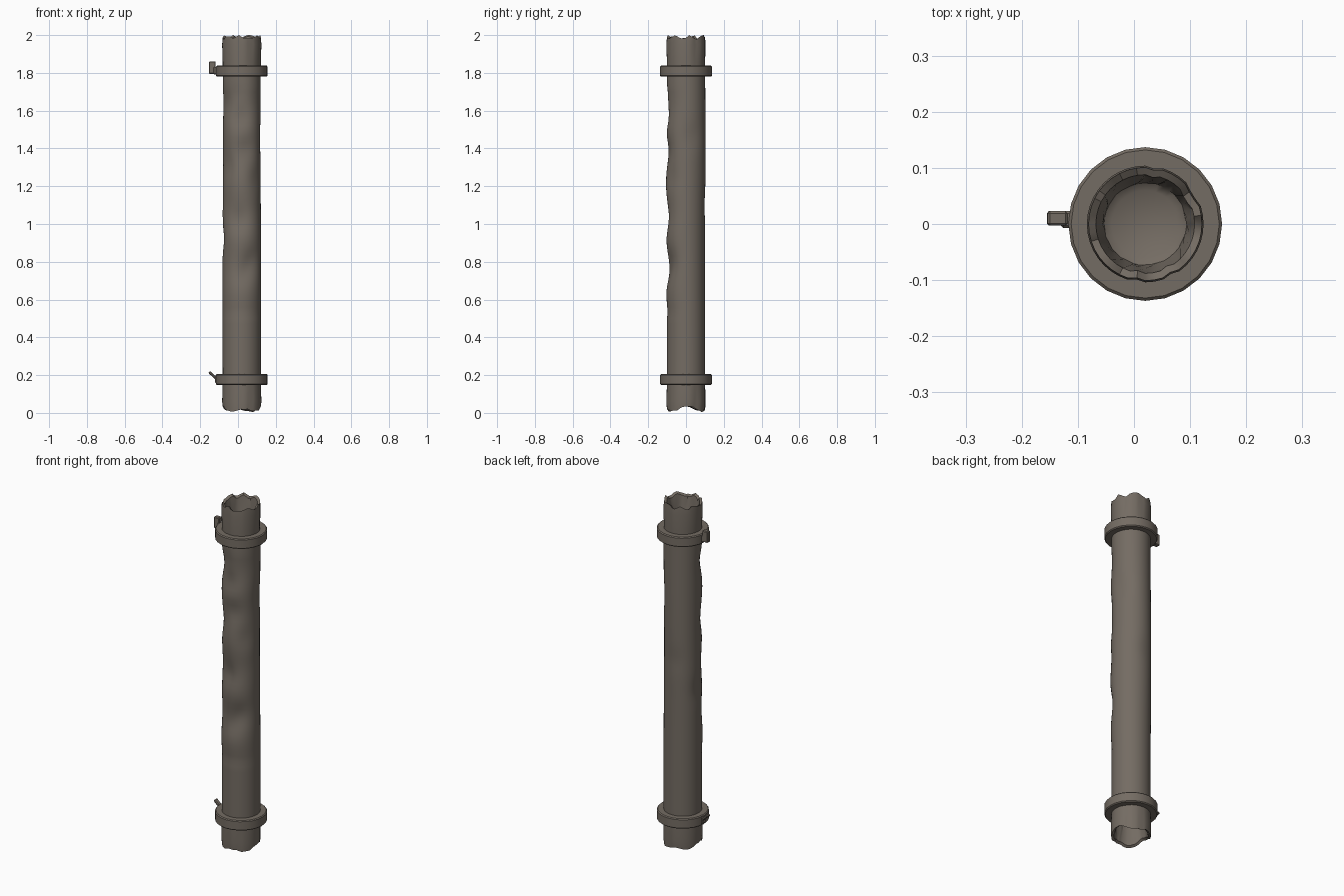
import bpy, bmesh, math, random
from math import sin, cos, pi, exp
from mathutils import Vector, Matrix

random.seed(4)
cube = bpy.data.objects.get("Cube")
if cube:
    bpy.data.objects.remove(cube)

metal = bpy.data.materials.new("weathered grey brown")
metal.use_nodes = True
colour = (0.175, 0.15, 0.125, 1)
metal.diffuse_color = colour
metal.node_tree.nodes["Principled BSDF"].inputs["Base Color"].default_value = colour

AXIS_X = 0.02
SIDES = 40


def finish(name, bm, angle=35):
    bmesh.ops.recalc_face_normals(bm, faces=bm.faces)
    mesh = bpy.data.meshes.new(name)
    bm.to_mesh(mesh)
    bm.free()
    obj = bpy.data.objects.new(name, mesh)
    bpy.context.collection.objects.link(obj)
    mesh.materials.append(metal)
    bpy.ops.object.select_all(action='DESELECT')
    obj.select_set(True)
    bpy.context.view_layer.objects.active = obj
    bpy.ops.object.shade_smooth_by_angle(angle=math.radians(angle))
    return obj


def loft(bm, rings, closed=False):
    """Skin a list of vertex rings."""
    pairs = list(zip(rings, rings[1:]))
    if closed:
        pairs.append((rings[-1], rings[0]))
    for a, b in pairs:
        n = len(a)
        for i in range(n):
            j = (i + 1) % n
            bm.faces.new((a[i], a[j], b[j], b[i]))


def polar(bm, r, a, z):
    return bm.verts.new((AXIS_X + r * cos(a), r * sin(a), z))


# Dents in the pipe: direction in degrees, height, depth
DENTS = [(-95, 1.56, .014), (-80, 1.40, .011), (-100, 1.02, .013), (-60, .80, .012),
         (-150, 1.64, .010), (-110, 1.70, .008), (-45, 1.24, .008), (180, .92, .008),
         (-140, 1.30, .007), (20, 1.46, .006), (-85, .74, .010), (100, 1.1, .004)]


def pipe_radius(a, z):
    r = 0.101 + .003 * sin(a * 2 + z * 3) * exp(-((z - 1.2) / .5) ** 2)
    if -pi < a - 2 * pi < 0 and .5 < z < 1.75:
        r += .004 * max(0, -sin(a)) * sin(z * 22)
    for deg, height, depth in DENTS:
        d = (a - math.radians(deg) + pi) % (2 * pi) - pi
        r -= depth * exp(-(d / .5) ** 2 - ((z - height) / .065) ** 2)
    return r


# Torn rim heights and vertical creases at both ends
angles = [2 * pi * i / SIDES for i in range(SIDES)]
crease = [random.choice((0, 0, 0, .004)) for _ in angles]
top_rim = [1.991 + .009 * sin(a * 7 + sin(a * 3)) - random.choice((0, 0, .006)) for a in angles]
low_rim = [.020 + .010 * sin(a * 4 + 1) + .009 * cos(a * 2) - random.choice((0, 0, .004))
           for a in angles]
top_rim = [min(z, 2) for z in top_rim]
low_rim = [max(z, .005) for z in low_rim]

bm = bmesh.new()
rings = []


def end_rings(rim, sign):
    """Rings from the cap inside an end, out over its torn rim."""
    out = []
    base = rim_mid = 1.99 if sign > 0 else .02
    for r, depth, wobble in ((.060, .12, 0), (.073, .11, .001), (.078, .07, .006)):
        out.append([polar(bm, r + random.uniform(-wobble, wobble), a, base - sign * depth)
                    for a in angles])
    out.append([polar(bm, .088 - c, a, z - sign * .008) for a, z, c in zip(angles, rim, crease)])
    out.append([polar(bm, .101 - c, a, z) for a, z, c in zip(angles, rim, crease)])
    out.append([polar(bm, .104 - c, a, rim_mid - sign * .04) for a, c in zip(angles, crease)])
    out.append([polar(bm, .101 - c / 2, a, rim_mid - sign * .13) for a, c in zip(angles, crease)])
    return out


low = end_rings(low_rim, -1)
high = end_rings(top_rim, 1)
heights = [.2 + i * .03 for i in range(54)]
body = [[polar(bm, pipe_radius(a, z), a, z) for a in angles] for z in heights]
rings = low + body + high[::-1]
loft(bm, rings)
bm.faces.new(low[0])
bm.faces.new(high[0])
finish("dented_pipe", bm, 40)


# Clamp bands near both ends
def clamp_band(name, z0, z1):
    bm = bmesh.new()
    e = .005
    profile = [(.098, z0), (.132, z0), (.137, z0 + e), (.137, z1 - e), (.132, z1), (.098, z1)]
    loft(bm, [[polar(bm, r, 2 * pi * i / 24, z) for i in range(24)] for r, z in profile],
         closed=True)
    finish(name, bm, 30)


clamp_band("upper_band", 1.78, 1.838)
clamp_band("lower_band", .148, .206)


def block(name, centre, size, tilt=0, bevel=.004):
    bm = bmesh.new()
    bmesh.ops.create_cube(bm, size=1)
    bmesh.ops.scale(bm, vec=size, verts=bm.verts)
    bmesh.ops.bevel(bm, geom=bm.edges[:], offset=bevel, segments=1, affect='EDGES')
    bmesh.ops.transform(bm, verts=bm.verts,
                        matrix=Matrix.Translation(centre) @ Matrix.Rotation(tilt, 4, 'Y'))
    finish(name, bm, 30)


# Clamp screws: an upright head on the upper band, a bent tab on the lower one
block("upper_screw_head", Vector((-.136, .01, 1.828)), (.036, .026, .066))
block("upper_screw_neck", Vector((-.115, .008, 1.812)), (.03, .03, .04))
block("lower_bent_tab", Vector((-.130, .01, .196)), (.062, .026, .014), math.radians(42))
block("lower_tab_root", Vector((-.112, .008, .178)), (.02, .03, .04))
